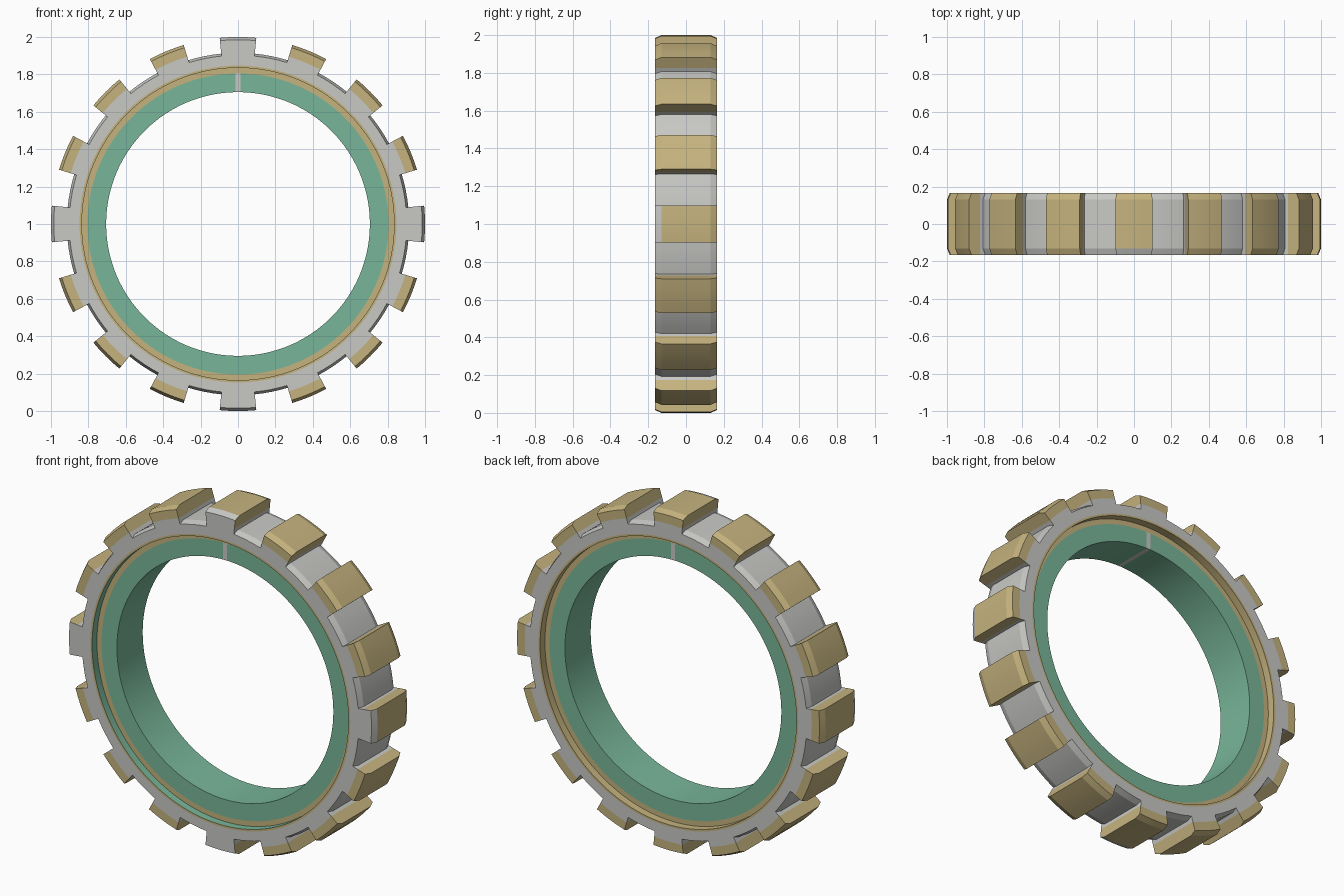
import bpy, bmesh
from math import sin, cos, radians
from mathutils import Vector

cube = bpy.data.objects.get("Cube")
if cube:
    bpy.data.objects.remove(cube, do_unlink=True)


def material(name, rgb):
    m = bpy.data.materials.new(name)
    m.use_nodes = True
    m.diffuse_color = (*rgb, 1)
    m.node_tree.nodes["Principled BSDF"].inputs["Base Color"].default_value = (*rgb, 1)
    return m


GRAY, TAN, GREEN = range(3)
mats = [material("light_gray", (0.58, 0.58, 0.56)),
        material("sand_tan", (0.56, 0.45, 0.21)),
        material("sea_green", (0.19, 0.47, 0.32))]

TEETH, W, RECESS, FLAT = 16, 0.165, 0.12, 0.13
PITCH = 360 / TEETH
ROOT, BAND = 0.902, 0.935

# Half profiles (radius, y), from the bore outwards on the front side
inner = [(0.705, -RECESS), (0.805, -RECESS), (0.835, -RECESS), (0.835, -W), (0.847, -W)]
gap_outer = [(ROOT, -W), (0.915, -FLAT)]
tooth_outer = [(ROOT, -W), (BAND, -W), (0.985, -W), (1.0, -FLAT)]
# Colour of the profile segment that starts at each point
inner_front = [GREEN, TAN, GREEN, TAN, GRAY]
inner_back = [GREEN, TAN, TAN, TAN, GRAY]


def mirrored(half):
    return half + [(r, -y) for r, y in reversed(half)]


def place(point, angle):
    r, y = point
    a = radians(angle)
    return Vector((r * cos(a), y, 1 + r * sin(a)))


bm = bmesh.new()


def face(points, colour):
    f = bm.faces.new([bm.verts.new(p) for p in points])
    f.material_index = colour


# Angles: eight steps per tooth pitch plus a narrow seam at the top
step = PITCH / 8
angles = sorted([i * step for i in range(TEETH * 8)] + [89, 91])
for i, a in enumerate(angles):
    b = angles[i + 1] if i + 1 < len(angles) else 360
    mid = (a + b) / 2
    offset = (mid + PITCH / 2) % PITCH - PITCH / 2
    is_tooth = abs(offset) < PITCH / 4
    cardinal = is_tooth and round((mid - offset) / PITCH) % 4 == 0
    seam = abs(mid - 90) < 1

    if is_tooth:
        tip = GRAY if cardinal else TAN
        outer_col = [GRAY, tip, tip, TAN, TAN, TAN, GRAY]
        outer = tooth_outer
    else:
        outer_col = [GRAY] * 3
        outer = gap_outer
    profile = mirrored(inner + outer)
    colours = inner_front + outer_col + inner_back[::-1] + [GREEN]
    for k, colour in enumerate(colours):
        p, q = profile[k], profile[(k + 1) % len(profile)]
        if seam and colour == GREEN:
            colour = GRAY
        face([place(p, a), place(p, b), place(q, b), place(q, a)], colour)

# Tooth flanks: gray foot and tan upper part
tooth, gap = mirrored(tooth_outer), mirrored(gap_outer)
foot = [tooth[0], tooth[1], tooth[-2], tooth[-1], gap[2], gap[1]]
for i in range(TEETH):
    for side in (-1, 1):
        a = i * PITCH + side * PITCH / 4
        face([place(p, a) for p in foot], GRAY)
        face([place(p, a) for p in tooth[1:-1]], TAN)

bmesh.ops.remove_doubles(bm, verts=bm.verts, dist=0.0001)
bmesh.ops.recalc_face_normals(bm, faces=bm.faces)
mesh = bpy.data.meshes.new("toothed_ring")
bm.to_mesh(mesh)
bm.free()
for m in mats:
    mesh.materials.append(m)
ring = bpy.data.objects.new("toothed_ring", mesh)
bpy.context.collection.objects.link(ring)

# Smooth round surfaces, sharp chamfers
bpy.ops.object.select_all(action='DESELECT')
ring.select_set(True)
bpy.context.view_layer.objects.active = ring
bpy.ops.object.shade_smooth_by_angle(angle=radians(15))
